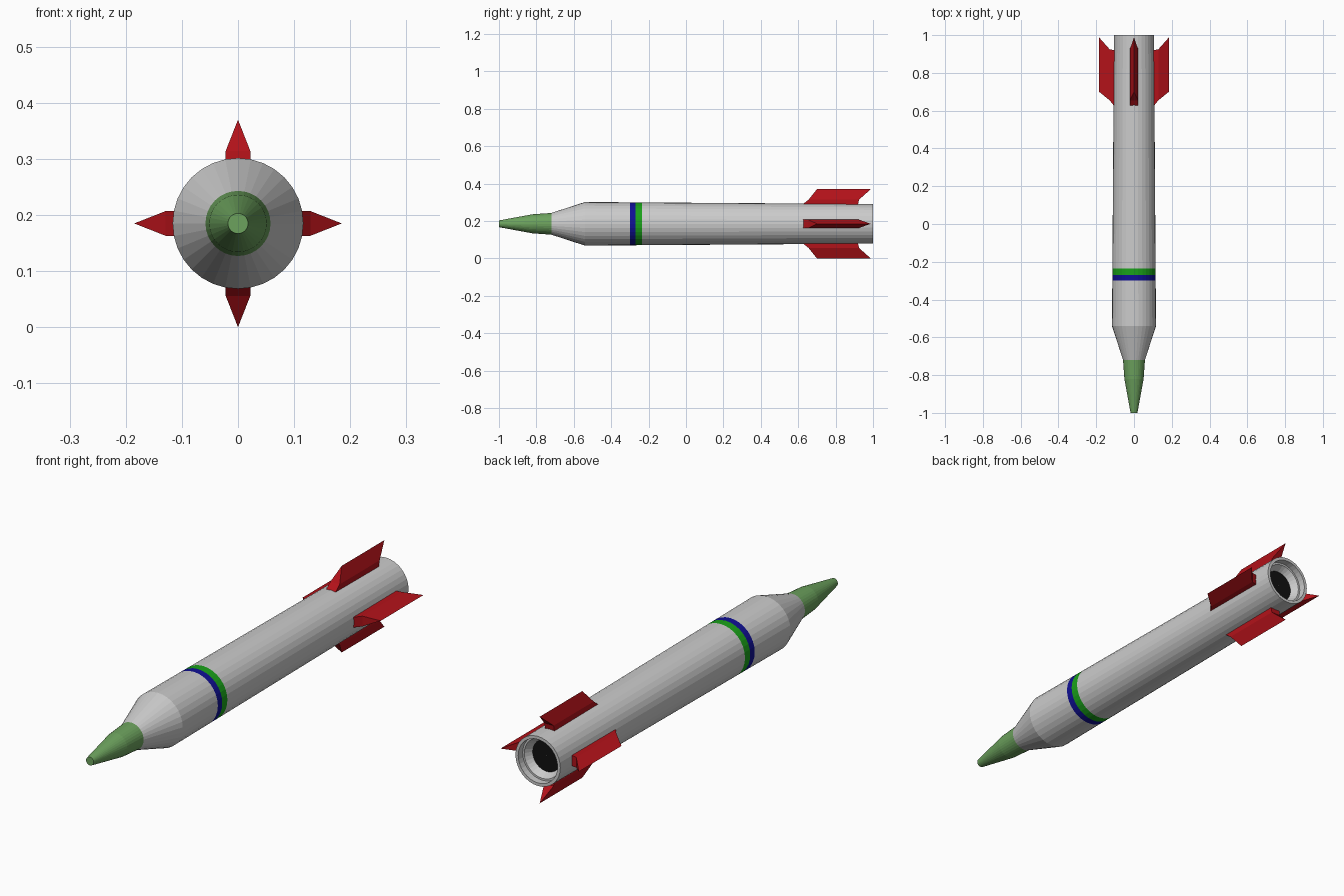
import bpy
import bmesh
from math import sin, cos, pi
from mathutils import Matrix, Vector

if "Cube" in bpy.data.objects:
    bpy.data.objects.remove(bpy.data.objects["Cube"])

AXIS_Z = 0.185
SIDES = 32


def material(name, rgb):
    mat = bpy.data.materials.new(name)
    mat.diffuse_color = (*rgb, 1)
    mat.use_nodes = True
    mat.node_tree.nodes["Principled BSDF"].inputs["Base Color"].default_value = mat.diffuse_color
    return mat


NOSE_GREEN = material("nose_green", (0.15, 0.36, 0.11))
BAND_GREEN = material("band_green", (0.01, 0.36, 0.01))
BAND_BLUE = material("band_blue", (0.005, 0.005, 0.30))
FIN_RED = material("fin_red", (0.45, 0.006, 0.01))
BLACK = material("nozzle_black", (0.005, 0.005, 0.005))


def finish(name, bm, mat):
    mesh = bpy.data.meshes.new(name)
    bm.to_mesh(mesh)
    bm.free()
    obj = bpy.data.objects.new(name, mesh)
    bpy.context.collection.objects.link(obj)
    obj.location.z = AXIS_Z
    if mat:
        mesh.materials.append(mat)
    return obj


def lathe(name, profile, mat=None, cap_start=False):
    """Spin (y, radius) points, listed nose to tail, around the y axis."""
    bm = bmesh.new()
    rings = [[bm.verts.new((r * cos(2 * pi * i / SIDES), y, r * sin(2 * pi * i / SIDES)))
              for i in range(SIDES)] for y, r in profile]
    for a, b in zip(rings, rings[1:]):
        for i in range(SIDES):
            j = (i + 1) % SIDES
            bm.faces.new((a[i], b[i], b[j], a[j]))
    if cap_start:
        bm.faces.new(rings[0])
    return finish(name, bm, mat)


def body_radius(y):
    """The hull tapers slightly toward the tail."""
    return 0.1165 - 0.0105 * (y + 0.54) / 1.54


def hull_point(y):
    return (y, body_radius(y))


# Nose and hull, split where the paint changes
lathe("nose_cone", [(-1, 0.018), (-0.82, 0.051), (-0.72, 0.058)], NOSE_GREEN, cap_start=True)
lathe("front_hull", [(-0.72, 0.058), (-0.54, 0.1165), hull_point(-0.30)])
lathe("blue_band", [hull_point(-0.30), hull_point(-0.27)], BAND_BLUE)
lathe("green_band", [hull_point(-0.27), hull_point(-0.235)], BAND_GREEN)

# Rear hull folds inward at the tail to form the stepped nozzle
lathe("rear_hull", [hull_point(-0.235), hull_point(1), (1, 0.093), (0.97, 0.093),
                    (0.97, 0.085), (0.94, 0.067)])
lathe("nozzle_opening", [(0.94, 0.067), (0.94, 0.001)], BLACK)


# Fins: a thick root block that tapers to a sharp, swept outer edge
def fin(name, angle):
    bm = bmesh.new()
    w = 0.022
    # (front y, rear y, radial height) of the root and shoulder sections
    sections = [(0.62, 0.92, 0.09), (0.625, 0.92, 0.105), (0.655, 0.925, 0.129)]
    rings = [[bm.verts.new(p) for p in ((-w, f, h), (w, f, h), (w, b, h), (-w, b, h))]
             for f, b, h in sections]
    for lo, hi in zip(rings, rings[1:]):
        for i in range(4):
            j = (i + 1) % 4
            bm.faces.new((lo[i], lo[j], hi[j], hi[i]))
    tip_f = bm.verts.new((0, 0.70, 0.185))
    tip_b = bm.verts.new((0, 0.988, 0.185))
    a, b, c, d = rings[-1]
    bm.faces.new((a, b, tip_f))
    bm.faces.new((b, c, tip_b, tip_f))
    bm.faces.new((c, d, tip_b))
    bm.faces.new((d, a, tip_f, tip_b))
    bm.faces.new(rings[0][::-1])
    bmesh.ops.rotate(bm, cent=Vector(), matrix=Matrix.Rotation(angle, 3, 'Y'), verts=bm.verts)
    bmesh.ops.recalc_face_normals(bm, faces=bm.faces)
    finish(name, bm, FIN_RED)


for i, side in enumerate(("top", "right", "bottom", "left")):
    fin(side + "_fin", i * pi / 2)
